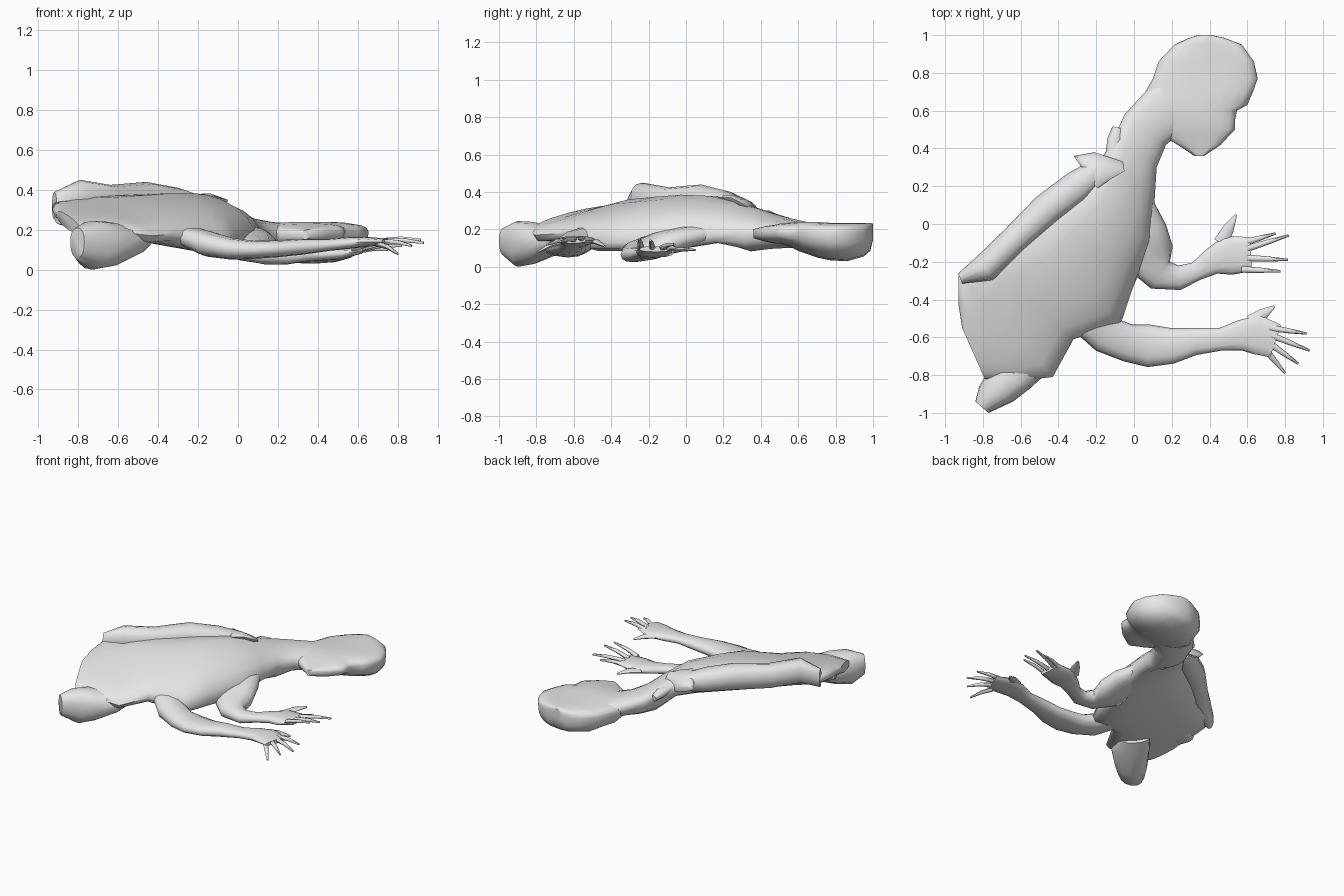
import bpy, bmesh, math
from mathutils import Vector

mat = bpy.data.materials.new("pale grey clay")
mat.diffuse_color = (0.8, 0.8, 0.8, 1)


def loft(name, sections, n=16, power=0.85):
    """Skin rings; each is (left point, right point, height above, depth below)."""
    bm = bmesh.new()
    rings = []
    for left, right, up, down in sections:
        l, r = Vector(left), Vector(right)
        mid, half = (l + r) / 2, (r - l) / 2
        ring = []
        for i in range(n):
            a = 2 * math.pi * i / n
            c, s = math.cos(a), math.sin(a)
            c = math.copysign(abs(c) ** power, c)
            s = math.copysign(abs(s) ** power, s)
            ring.append(bm.verts.new(mid + half * c + Vector((0, 0, s * (up if s > 0 else down)))))
        rings.append(ring)
    for a, b in zip(rings, rings[1:]):
        for i in range(n):
            j = (i + 1) % n
            bm.faces.new((a[i], a[j], b[j], b[i]))
    bm.faces.new(rings[0][::-1])
    bm.faces.new(rings[-1])
    bmesh.ops.recalc_face_normals(bm, faces=bm.faces)
    me = bpy.data.meshes.new(name)
    bm.to_mesh(me)
    bm.free()
    me.materials.append(mat)
    ob = bpy.data.objects.new(name, me)
    bpy.context.collection.objects.link(ob)
    bpy.ops.object.select_all(action='DESELECT')
    ob.select_set(True)
    bpy.context.view_layer.objects.active = ob
    bpy.ops.object.shade_smooth_by_angle(angle=math.radians(60))
    return ob


def limb(name, path, n=12):
    """Flattened tube through (x, y, z, width, thickness) points."""
    secs = []
    for i, (x, y, z, w, t) in enumerate(path):
        a, b = path[max(i - 1, 0)], path[min(i + 1, len(path) - 1)]
        d = Vector((b[0] - a[0], b[1] - a[1], 0)).normalized()
        side = Vector((d.y, -d.x, 0)) * w / 2
        p = Vector((x, y, z))
        secs.append((p - side, p + side, t / 2, t / 2))
    return loft(name, secs, n)


# torso and neck: a shallow slab tilted with the back edge high
loft("torso", [
    ((-0.91, -0.55, .28), (-0.79, -0.82, .20), .03, .04),
    ((-0.93, -0.42, .30), (-0.60, -0.83, .19), .045, .06),
    ((-0.93, -0.27, .32), (-0.43, -0.81, .17), .055, .08),
    ((-0.80, -0.19, .32), (-0.32, -0.61, .18), .085, .09),
    ((-0.60, -0.03, .30), (-0.07, -0.53, .13), .13, .09),
    ((-0.42, 0.10, .29), (-0.01, -0.35, .13), .15, .09),
    ((-0.27, 0.21, .29), (0.09, -0.10, .14), .14, .09),
    ((-0.18, 0.33, .28), (0.11, 0.14, .17), .10, .075),
    ((-0.10, 0.47, .25), (0.12, 0.30, .18), .07, .125),
    ((-0.05, 0.58, .22), (0.17, 0.42, .18), .06, .10),
    ((0.06, 0.70, .19), (0.27, 0.50, .17), .06, .08),
    ((0.18, 0.80, .18), (0.42, 0.60, .18), .045, .07)])

# head in profile: flat above, bowl shaped below
head = [(.36, .32, .37, .015, .03), (.42, .23, .46, .03, .05), (.48, .13, .515, .04, .06),
        (.50, .11, .535, .045, .06), (.55, .09, .535, .05, .075), (.60, .07, .545, .055, .10),
        (.63, .06, .60, .055, .11), (.70, .06, .63, .055, .135), (.77, .10, .655, .05, .15),
        (.86, .13, .635, .05, .155), (.95, .215, .57, .05, .13), (.985, .29, .48, .05, .10),
        (1.0, .34, .41, .045, .04)]
loft("head", [((x0, y, .18), (x1, y, .19), u, d) for y, x0, x1, u, d in head], 20, 0.75)

# upper thigh stubs
loft("near_thigh_stub", [
    ((-.84, -.94, .14), (-.77, -1.0, .14), .07, .08),
    ((-.82, -.86, .13), (-.64, -.94, .13), .115, .13),
    ((-.76, -.76, .13), (-.55, -.87, .13), .11, .115),
    ((-.66, -.62, .14), (-.45, -.78, .14), .06, .07),
    ((-.58, -.52, .17), (-.42, -.66, .16), .04, .05)])
limb("far_thigh_stub", [(-.66, -.42, .24, .22, .10), (-.80, -.50, .25, .24, .10), (-.88, -.54, .26, .18, .07)])

# second upper arm along the back, with cloth folds at the collar
limb("back_arm", [(-.92, -.29, .32, .06, .14), (-.79, -.235, .365, .15, .17), (-.64, -.09, .34, .15, .17),
                  (-.46, .08, .35, .17, .18), (-.30, .20, .33, .17, .16), (-.17, .30, .31, .12, .11)])
loft("collar_fold", [
    ((-.21, .21, .36), (-.19, .19, .37), .015, .02),
    ((-.27, .29, .35), (-.12, .24, .37), .02, .05),
    ((-.32, .36, .33), (-.05, .28, .35), .02, .05),
    ((-.21, .38, .31), (-.06, .33, .32), .02, .05)], 8)
limb("nape_fold", [(-.11, .38, .28, .08, .05), (-.10, .45, .27, .08, .06), (-.085, .51, .25, .06, .04)], 8)

# arms
limb("near_arm", [(-.28, -.48, .18, .18, .10), (-.15, -.585, .13, .20, .13), (-.03, -.63, .105, .20, .11),
                  (.08, -.645, .10, .225, .09), (.20, -.645, .105, .19, .085), (.32, -.622, .115, .145, .08),
                  (.46, -.61, .125, .12, .06), (.56, -.59, .135, .16, .06),
                  (.65, -.585, .14, .21, .05), (.75, -.62, .14, .18, .03)])
limb("far_arm", [(-.01, .10, .18, .22, .10), (.05, -.04, .15, .25, .13), (.075, -.17, .11, .28, .14),
                 (.14, -.27, .08, .175, .11), (.24, -.285, .065, .13, .08), (.33, -.25, .07, .10, .06),
                 (.41, -.20, .075, .14, .06), (.50, -.165, .08, .21, .06), (.62, -.16, .095, .18, .03)])


def hand(name, fingers):
    """Tapered fingers: base x, y, z then tip x, y, z."""
    for k, (a, b, c, d, e, f) in enumerate(fingers):
        w = .08 if k == 0 else .036
        m = ((a + d) / 2, (b + e) / 2, (c + f) / 2 + .008)
        limb(name + ("_thumb" if k == 0 else "_finger_%d" % k),
             [(a, b, c, w, .03), (*m, w * .75, .024), (d, e, f, .012, .012)], 6)


hand("near_hand", [(.62, -.52, .14, .745, -.435, .11), (.72, -.55, .145, .915, -.58, .15),
                   (.73, -.59, .145, .93, -.67, .135), (.73, -.64, .14, .87, -.74, .12),
                   (.70, -.67, .13, .80, -.79, .08)])
hand("far_hand", [(.46, -.10, .08, .54, .05, .09), (.58, -.10, .09, .75, -.05, .10),
                  (.60, -.13, .10, .82, -.06, .12), (.60, -.18, .10, .815, -.19, .14),
                  (.57, -.24, .10, .775, -.25, .15)])
